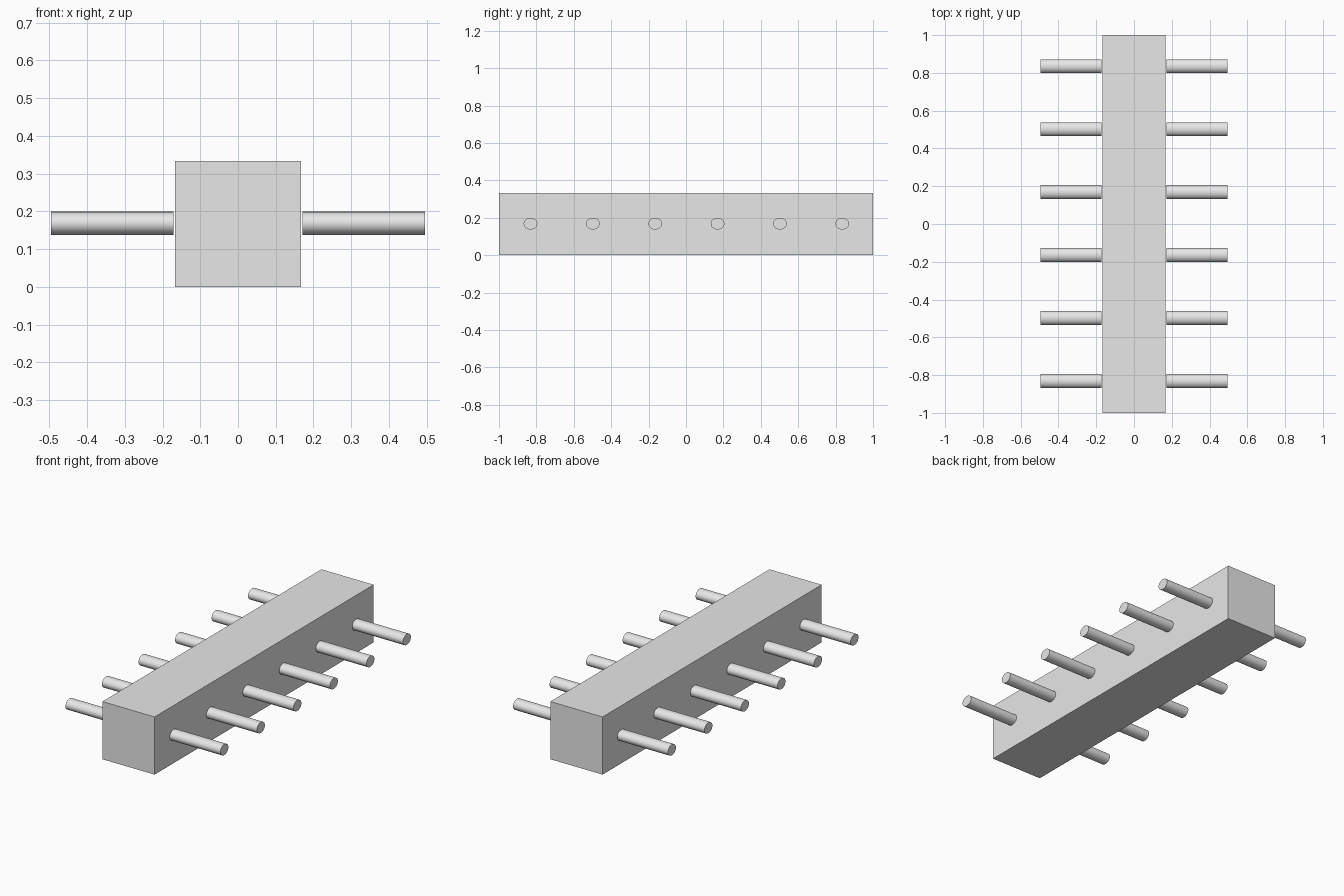
import bpy, math

if "Cube" in bpy.data.objects:
    bpy.data.objects.remove(bpy.data.objects["Cube"])

grey = bpy.data.materials.new("light_grey")
grey.diffuse_color = (0.8, 0.8, 0.8, 1)
grey.use_nodes = True
grey.node_tree.nodes["Principled BSDF"].inputs["Base Color"].default_value = grey.diffuse_color

# Long square beam
bpy.ops.mesh.primitive_cube_add(size=1, location=(0, 0, 1 / 6))
beam = bpy.context.object
beam.name = "beam"
beam.scale = (1 / 3, 2, 1 / 3)
bpy.ops.object.transform_apply(location=False, rotation=False, scale=True)
beam.data.materials.append(grey)


def add_peg(name, side, y):
    """Slightly flattened round peg, standing just clear of the beam side."""
    inner, outer = 0.171, 0.495
    bpy.ops.mesh.primitive_cylinder_add(
        vertices=48, radius=1, depth=outer - inner,
        location=(side * (inner + outer) / 2, y, 0.168),
        rotation=(0, math.pi / 2, 0))
    peg = bpy.context.object
    peg.name = name
    peg.scale = (0.031, 0.0365, 1)  # local x is the height, local y the width
    bpy.ops.object.transform_apply(location=False, rotation=True, scale=True)
    bpy.ops.object.shade_smooth_by_angle(angle=math.radians(30))
    peg.data.materials.append(grey)


# Six evenly spaced pegs on each side
for i in range(6):
    y = (i - 2.5) / 3 + 0.002
    add_peg(f"left_peg_{i + 1}", -1, y)
    add_peg(f"right_peg_{i + 1}", 1, y)
